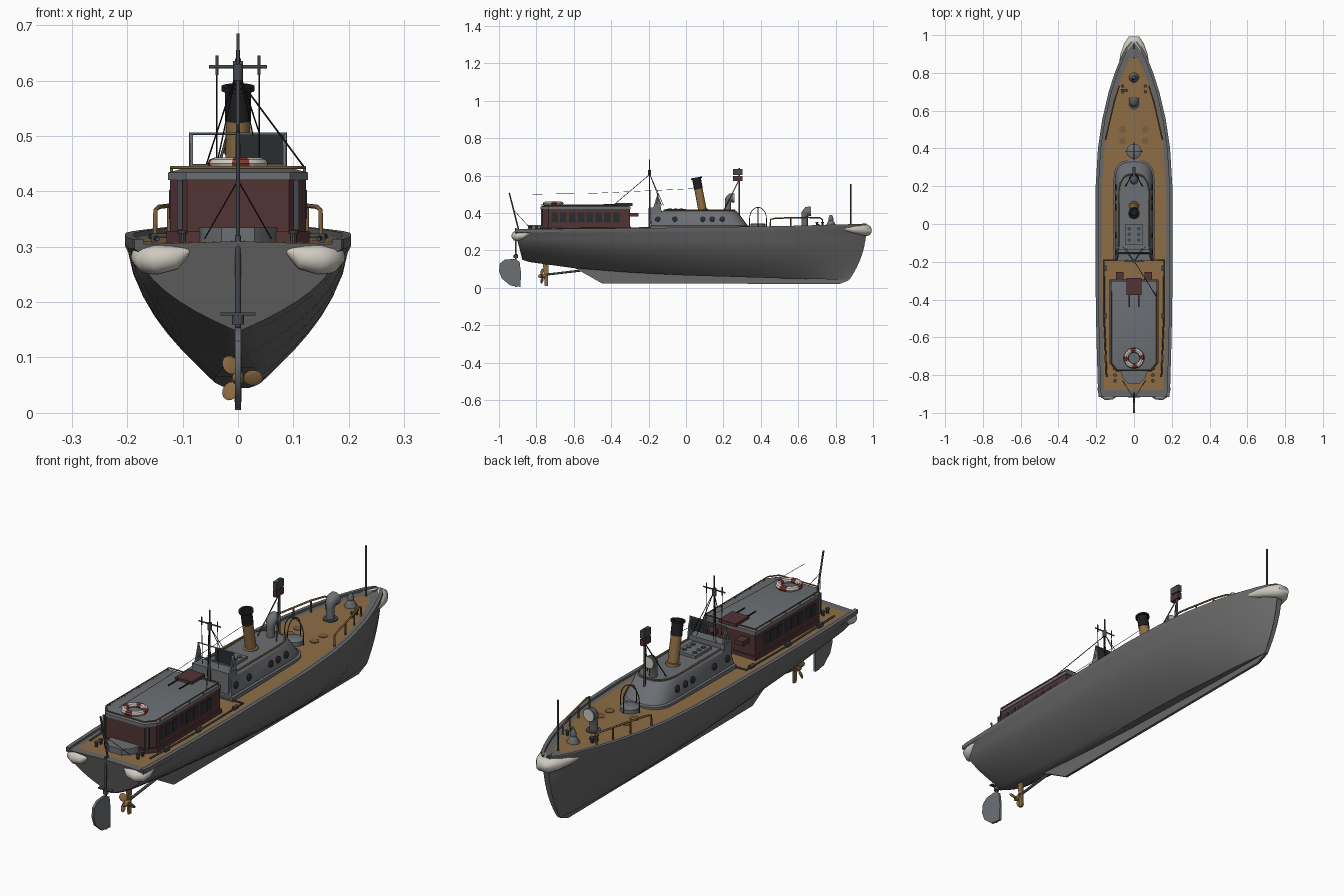
import bpy, bmesh, math
from mathutils import Vector, Matrix

if "Cube" in bpy.data.objects:
    bpy.data.objects.remove(bpy.data.objects["Cube"])

def mat(name, r, g, b):
    m = bpy.data.materials.new(name)
    m.diffuse_color = (r, g, b, 1)
    m.use_nodes = True
    m.node_tree.nodes["Principled BSDF"].inputs["Base Color"].default_value = m.diffuse_color
    return m

HULL = mat("hull grey", .14, .14, .14)
GREY = mat("deckhouse grey", .15, .16, .175)
TAN = mat("deck tan", .27, .155, .06)
MAROON = mat("cabin maroon", .085, .033, .036)
CREAM = mat("fender cream", .62, .59, .53)
BLACK = mat("black", .014, .014, .016)
STEEL = mat("dark steel", .06, .065, .07)
WOOD = mat("rail wood", .2, .115, .045)
GLASS = mat("dark glass", .022, .026, .03)
RED = mat("buoy red", .22, .04, .035)

def finish(name, bm, mats, angle=35):
    bmesh.ops.recalc_face_normals(bm, faces=bm.faces)
    me = bpy.data.meshes.new(name)
    bm.to_mesh(me)
    bm.free()
    for m in mats:
        me.materials.append(m)
    ob = bpy.data.objects.new(name, me)
    bpy.context.collection.objects.link(ob)
    bpy.ops.object.select_all(action='DESELECT')
    ob.select_set(True)
    bpy.context.view_layer.objects.active = ob
    bpy.ops.object.shade_smooth_by_angle(angle=math.radians(angle))
    return ob

def loft(name, rings, mats, rule=None):
    """Skin closed rings of points; rule(i, j) picks the material of a face."""
    bm = bmesh.new()
    vs = [[bm.verts.new(p) for p in r] for r in rings]
    n = len(rings[0])
    for i in range(len(vs) - 1):
        for j in range(n):
            k = (j + 1) % n
            f = bm.faces.new((vs[i][j], vs[i][k], vs[i + 1][k], vs[i + 1][j]))
            f.material_index = rule(i, j) if rule else 0
    bm.faces.new(vs[0])
    f = bm.faces.new(vs[-1])
    f.material_index = rule(len(vs) - 2, 0) if rule else 0
    return finish(name, bm, mats)

def lathe(name, prof, loc, mats, rule=None, axis=(0, 0, 1), n=20):
    q = Vector((0, 0, 1)).rotation_difference(Vector(axis))
    rings = [[Vector(loc) + q @ Vector((r * math.cos(a), r * math.sin(a), z))
              for a in (2 * math.pi * k / n for k in range(n))] for r, z in prof]
    return loft(name, rings, mats, rule)

def box(name, x0, x1, y0, y1, z0, z1, m):
    rings = [[(x0, y0, z), (x1, y0, z), (x1, y1, z), (x0, y1, z)] for z in (z0, z1)]
    return loft(name, rings, [m])

def tube(name, pts, r, m, radii=None, closed=False, res=3):
    cu = bpy.data.curves.new(name, 'CURVE')
    cu.dimensions, cu.bevel_depth, cu.bevel_resolution, cu.use_fill_caps = '3D', r, res, True
    sp = cu.splines.new('POLY')
    sp.points.add(len(pts) - 1)
    for i, p in enumerate(pts):
        sp.points[i].co = (*p, 1)
        sp.points[i].radius = radii[i] / r if radii else 1
    sp.use_cyclic_u = closed
    ob = bpy.data.objects.new(name, cu)
    bpy.context.collection.objects.link(ob)
    bpy.ops.object.select_all(action='DESELECT')
    ob.select_set(True)
    bpy.context.view_layer.objects.active = ob
    bpy.ops.object.convert(target='MESH')
    ob.data.materials.clear()
    ob.data.materials.append(m)
    bpy.ops.object.shade_smooth_by_angle(angle=math.radians(50))
    return ob

# hull stations: y, half width, sheer z, bottom z, bottom fullness, flare power
ST = [(-.915, .183, .308, .15, .04, 2.1), (-.88, .187, .308, .138, .05, 2.1),
      (-.6, .195, .31, .105, .08, 2.1), (-.3, .2, .313, .082, .14, 2),
      (0, .2, .316, .066, .2, 2), (.2, .199, .319, .06, .22, 2), (.4, .187, .322, .054, .22, 2),
      (.55, .165, .325, .05, .2, 1.9), (.7, .13, .329, .047, .2, 1.7), (.8, .098, .332, .045, .2, 1.5),
      (.88, .066, .334, .045, .2, 1.3), (.93, .042, .336, .045, .22, 1.1), (.965, .014, .337, .045, .6, 1)]
T = [0, .06, .13, .22, .32, .44, .58, .74, .9]

def station(y, w, zs, zb, b, p):
    s = min(max((y - .6) / .36, 0), 1)
    m = min(.03 + .02 * s, w * .9)
    e = min(.012, w * .5)
    half = []
    for t in T:
        yy = y - .09 * s * s * (1 - t) ** 2.2 + (.04 * (1 - t) if y < -.85 else 0)
        half.append((w * (b + (1 - b) * (1 - (1 - t) ** p)), yy, zb + (zs - zb) * t))
    half += [(w + .004, y, zs - .012), (w + .004, y, zs + .006), (w - e, y, zs + .006),
             (w - e, y, zs - .003), (w - m, y, zs - .003)]
    return ([(0, half[0][1], zb)] + half + [(0, y, zs + .002)]
            + [(-a, c, d) for a, c, d in reversed(half)])

DK = len(T) + 6
loft("hull_and_deck", [station(*s) for s in ST], [HULL, TAN],
     lambda i, j: int(j in (DK - 1, DK) and 0 < i < 10))

# keel fin, rudder and running gear
def plate(name, pts, hx, m):
    return loft(name, [[(x, y, z) for y, z in pts] for x in (-hx, hx)], [m])
plate("keel", [(-.62, .12), (-.45, .024), (.82, .02), (.87, .04), (.87, .07), (0, .08)], .006, HULL)
plate("rudder", [(-.885, .005), (-.94, .012), (-.985, .05), (-1, .09), (-.995, .13), (-.97, .15),
                 (-.92, .155), (-.89, .14), (-.882, .08)], .005, GREY)
tube("rudder_stock", [(0, -.91, .005), (0, -.91, .32)], .005, STEEL)
lathe("rudder_collar", [(.011, .16), (.011, .176)], (0, -.91, 0), [STEEL])
box("rudder_crosshead", -.032, .032, -.918, -.902, .176, .181, STEEL)
tube("propeller_shaft", [(0, -.785, .066), (0, -.45, .105)], .006, STEEL)
plate("shaft_strut", [(-.755, .01), (-.738, .01), (-.735, .13), (-.765, .13)], .004, TAN)
lathe("propeller_hub", [(.004, -.02), (.011, -.01), (.011, .02)], (0, -.77, .063), [TAN], axis=(0, 1, .1))
for k in range(3):
    a = math.radians(120 * k)
    bm = bmesh.new()
    M = (Matrix.Translation((0, -.77, .063)) @ Matrix.Rotation(a, 4, 'Y') @ Matrix.Translation((.027, 0, 0))
         @ Matrix.Rotation(.5, 4, 'X') @ Matrix.Diagonal((.018, .003, .016, 1)))
    bmesh.ops.create_uvsphere(bm, u_segments=14, v_segments=8, radius=1, matrix=M)
    finish("propeller_blade", bm, [TAN])

# rope fenders
tube("bow_fender", [(-.075, .835, .316), (-.055, .89, .312), (-.03, .94, .309), (-.012, .966, .307),
     (.012, .966, .307), (.03, .94, .309), (.055, .89, .312), (.075, .835, .316)], .03, CREAM,
     [.006, .019, .027, .031, .031, .027, .019, .006], res=5)
for s in (-1, 1):
    tube("stern_fender", [(s * .181, -.84, .295), (s * .174, -.87, .283), (s * .165, -.895, .278),
         (s * .145, -.907, .277), (s * .115, -.907, .281), (s * .088, -.905, .294)], .028, CREAM,
         [.008, .02, .026, .027, .022, .006], res=5)

# aft cabin
def cabin(g):
    c = [(.123 + g, -.3 + g), (.123 + g, -.735), (.092 + g * .5, -.775 - g)]
    return c + [(-x, y) for x, y in reversed(c)]
def stack(name, shape, levels, m, rule=None):
    return loft(name, [[(x, y, z) for x, y in shape(g)] for z, g in levels], m, rule)
stack("cabin_base", cabin, [(.305, .006), (.328, .006)], [MAROON])
stack("cabin_walls", cabin, [(.31, 0), (.422, 0)], [MAROON])
stack("cabin_roof", cabin, [(.42, .003), (.434, .003), (.44, -.02)], [GREY])
tube("roof_rail", [(x, y, .443) for x, y in cabin(-.003)], .003, WOOD, closed=True)
for x, y in [(s * .12, -.31 - .1 * k) for k in range(5) for s in (-1, 1)]:
    tube("roof_rail_post", [(x, y, .43), (x, y, .443)], .003, WOOD)
for s in (-1, 1):
    for k in range(8):
        y = -.72 + k * .047
        box("cabin_window", s * .121, s * .1245, y, y + .035, .35, .402, GLASS)
    box("cabin_forward_locker", s * .055, s * .095, -.3, -.255, .38, .4, MAROON)
    box("aft_door_post", s * .1, s * .11, -.774, -.766, .33, .42, STEEL)
    tube("hatch_runner", [(s * .027, -.37, .444), (s * .027, -.44, .444)], .003, BLACK)
box("roof_hatch", -.04, .04, -.375, -.285, .437, .452, MAROON)
loft("aft_step", [[(-.07, -.775, z), (.07, -.775, z), (.06, -.815, z), (.03, -.845, z), (-.03, -.845, z),
     (-.06, -.815, z)] for z in (.305, .335)], [GREY])

# life buoy on the roof
bm = bmesh.new()
N, R = 32, 8
ring = [[bm.verts.new(((.042 + .013 * math.cos(b)) * math.cos(a), -.71 + (.042 + .013 * math.cos(b)) * math.sin(a),
        .45 + .011 * math.sin(b))) for b in (2 * math.pi * j / R for j in range(R))]
        for a in (2 * math.pi * i / N for i in range(N))]
for i in range(N):
    for j in range(R):
        f = bm.faces.new((ring[i][j], ring[i - 1][j], ring[i - 1][j - 1], ring[i][j - 1]))
        f.material_index = int(i % 8 < 3)
finish("life_buoy", bm, [CREAM, RED])

# forward deckhouse with sloped nose
def house(hw, y0, y1):
    arc = [math.pi * k / 16 for k in range(17)]
    return [(hw, y0)] + [(math.copysign(abs(math.cos(a)) ** .7, math.cos(a)) * hw, y1 - .11 + .11 * math.sin(a) ** .8)
                         for a in arc] + [(-hw, y0)]
loft("deckhouse", [[(x, y, z) for x, y in house(h, a, b)] for z, h, a, b in
     [(.308, .108, -.192, .34), (.33, .108, -.192, .34), (.333, .1, -.188, .33), (.402, .088, -.175, .278),
      (.41, .08, -.17, .268)]], [GREY])
tube("deckhouse_rail", [(x, y, .415) for x, y in house(.08, -.12, .262)], .0035, WOOD)
for s in (-1, 1):
    for y in (-.15, -.06, .09, .14, .195):
        lathe("porthole", [(.015, -.004), (.015, .004), (.011, .006)], (s * .094, y, .367),
              [STEEL, GLASS], lambda i, j: i, axis=(s, 0, .17), n=14)
    plate_x = s * .084
    loft("screen_side", [[(x, -.185, .40), (x, -.13, .40), (x, -.14, .47), (x, -.152, .503), (x, -.165, .46)]
         for x in (plate_x - .003, plate_x + .003)], [GREY])
    tube("screen_frame", [(s * .002, -.155, .447), (s * .086, -.155, .447), (s * .086, -.15, .504),
         (s * .002, -.15, .504)], .003, GREY, closed=True)
box("bridge_block", -.088, .088, -.192, -.135, .34, .43, GREY)
box("bridge_screen", .004, .084, -.155, -.149, .447, .503, GLASS)
box("skylight", -.045, .045, -.11, .0, .405, .422, GREY)
for x in (-.025, .025):
    for y in (-.085, -.055, -.025):
        lathe("skylight_ring", [(.01, 0), (.01, .004)], (x, y, .421), [STEEL], n=12)

# raked funnel
lathe("funnel", [(.03, 0), (.03, .012), (.023, .014), (.022, .125), (.0235, .125), (.0235, .18), (.03, .18),
      (.03, .188), (.02, .188), (.018, .15)], (0, .09, .405), [TAN, BLACK],
      lambda i, j: int(i > 2), axis=(0, -.19, 1), n=24)

# cowl ventilators
def cowl(y, z, h, r):
    tube("cowl_vent", [(0, y, z), (0, y, z + h * .55), (0, y + r * .1, z + h * .7), (0, y + r * .5, z + h * .8),
         (0, y + r * 1.2, z + h * .8)], r, GREY, [r * .65, r * .65, r * .85, r, r * 1.1], res=5)
    lathe("cowl_mouth", [(r * .95, 0), (r * .95, .003)], (0, y + r * 1.2, z + h * .8), [CREAM], axis=(0, 1, 0))
cowl(.225, .4, .1, .025)
cowl(.635, .32, .11, .026)

# masts, staffs and rigging
tube("main_mast", [(0, -.195, .31), (0, -.195, .685)], .005, STEEL, [.005, .003])
tube("mast_yard", [(-.052, -.195, .625), (.052, -.195, .625)], .003, STEEL)
lathe("mast_lamp", [(.009, 0), (.009, .03)], (0, -.195, .6), [STEEL], n=12)
for s in (-1, 1):
    tube("yard_aerial", [(s * .038, -.195, .61), (s * .038, -.195, .645)], .0025, STEEL)
    for p in [(s * .06, -.12, .44), (s * .04, -.13, .44), (s * .038, -.19, .44)]:
        tube("mast_stay", [(s * .004 if p[1] > -.18 else s * .038, -.195, .61), p], .0014, BLACK, res=1)
    tube("lamp_mast_leg", [(0, .28, .57), (s * .045, .2, .41)], .0025, STEEL)
tube("long_stay", [(0, -.195, .605), (.122, -.39, .44)], .0016, BLACK, res=1)
tube("aerial_wire", [(0, -.82, .5), (0, -.5, .505), (0, .04, .53)], .0009, STEEL, res=1)
tube("stern_staff", [(0, -.895, .31), (0, -.945, .508)], .004, STEEL)
for s in (-1, 1):
    tube("stern_staff_stay", [(0, -.925, .42), (s * .06, -.83, .315)], .0012, BLACK, res=1)
tube("bow_staff", [(0, .88, .33), (0, .88, .555)], .004, STEEL)
tube("lamp_mast", [(0, .285, .36), (0, .285, .64)], .005, STEEL)
box("signal_board", -.009, .009, .252, .303, .603, .635, STEEL)
box("signal_board_lower", -.009, .009, .252, .303, .57, .598, MAROON)

# foredeck hatch, hoops and fittings
lathe("fore_hatch", [(.04, 0), (.04, .025), (.032, .03)], (0, .385, .315), [GREY])
arc = [math.pi * k / 14 for k in range(15)]
tube("hatch_hoop", [(0, .385 + .045 * math.cos(a), .37 + .06 * math.sin(a)) for a in arc], .002, STEEL)
tube("hatch_hoop_cross", [(.045 * math.cos(a), .385, .37 + .06 * math.sin(a)) for a in arc], .002, STEEL)
for x, y in ((.045, .385), (-.045, .385), (0, .34), (0, .43)):
    tube("hoop_leg", [(x, y, .318), (x, y, .372)], .002, STEEL)
lathe("mushroom_vent", [(.026, 0), (.026, .006), (.012, .03), (.014, .04), (.006, .06)], (0, .775, .33), [GREY])
lathe("vent_base", [(.03, 0), (.03, .012)], (0, .635, .322), [STEEL])
for s in (-1, 1):
    for y in (.44, .5):
        lathe("deck_plate", [(.019, 0), (.019, .005)], (s * .06, y, .321), [WOOD], n=16)
    for y in (.7, -.83):
        for d in (0, .03):
            lathe("bollard", [(.006, 0), (.006, .018), (.009, .018), (.009, .023)],
                  (s * (.06 if y > 0 else .1), y + d, .328 if y > 0 else .306), [STEEL], n=10)
    # bow hand rails
    P = [(s * .15, .45, .32), (s * .149, .452, .366), (s * .143, .48, .372), (s * .125, .56, .374),
         (s * .104, .65, .376), (s * .083, .715, .374), (s * .08, .73, .365), (s * .08, .73, .327)]
    tube("bow_rail", P, .004, WOOD)
    for p in P[3:5]:
        tube("bow_rail_post", [(p[0], p[1], .322), p], .0035, WOOD)
    # low side rail round the after deck
    tube("side_deck_rail", [(0, -.19, .32), (s * .158, -.19, .32), (s * .158, -.5, .318), (s * .145, -.81, .314)],
         .004, STEEL)
    for y in (-.25, -.5, -.72):
        box("deck_cleat", s * .145, s * .157, y, y + .03, .308, .324, STEEL)
box("windlass", -.07, -.035, .7, .715, .325, .342, STEEL)
